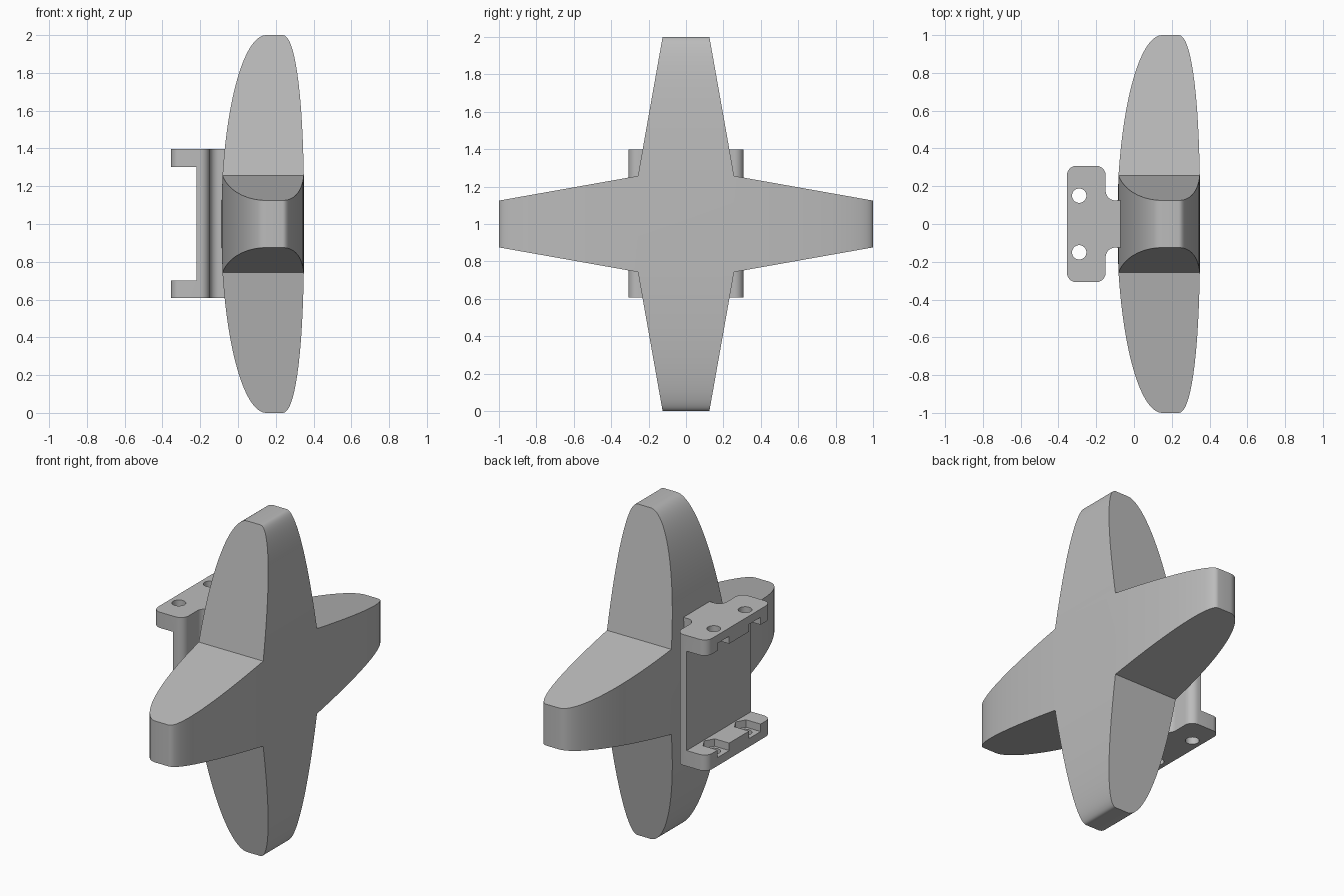
import bpy
import bmesh
from math import sin, cos, asin, pi, radians
from mathutils import Matrix, Vector

if "Cube" in bpy.data.objects:
    bpy.data.objects.remove(bpy.data.objects["Cube"], do_unlink=True)

grey = bpy.data.materials.new("plain_grey")
grey.use_nodes = True
grey.diffuse_color = (0.5, 0.5, 0.5, 1)
grey.node_tree.nodes["Principled BSDF"].inputs["Base Color"].default_value = grey.diffuse_color


def make_object(name, bm):
    bmesh.ops.recalc_face_normals(bm, faces=bm.faces)
    mesh = bpy.data.meshes.new(name)
    bm.to_mesh(mesh)
    bm.free()
    mesh.materials.append(grey)
    ob = bpy.data.objects.new(name, mesh)
    bpy.context.collection.objects.link(ob)
    return ob


def select_only(ob):
    bpy.ops.object.select_all(action='DESELECT')
    ob.select_set(True)
    bpy.context.view_layer.objects.active = ob


def prism(name, outline, z0, z1):
    bm = bmesh.new()
    base = bm.faces.new([bm.verts.new((x, y, z0)) for x, y in outline])
    ext = bmesh.ops.extrude_face_region(bm, geom=[base])
    top = [v for v in ext["geom"] if isinstance(v, bmesh.types.BMVert)]
    bmesh.ops.translate(bm, verts=top, vec=(0, 0, z1 - z0))
    return make_object(name, bm)


def arc(cx, cy, r, a0, a1, n=8):
    return [(cx + r * cos(radians(a0 + (a1 - a0) * i / n)),
             cy + r * sin(radians(a0 + (a1 - a0) * i / n))) for i in range(n + 1)]


def cut(target, cutter):
    mod = target.modifiers.new("cut", 'BOOLEAN')
    mod.operation = 'DIFFERENCE'
    mod.solver = 'EXACT'
    mod.object = cutter
    select_only(target)
    bpy.ops.object.modifier_apply(modifier=mod.name)
    bpy.data.objects.remove(cutter, do_unlink=True)


# Cross handle: four tapered arms with a lens-shaped section, mitred at the centre
CORNER, TIP, STEPS = 0.257, 0.125, 28


def section(r):
    half = TIP + (CORNER - TIP) * (1 - r) / (1 - CORNER)
    back = 0.15 - 0.24 * max(0, 1 - r * r) ** 0.5
    front = 0.235 + 0.115 * max(0, 1 - r ** 2.5) ** 0.45
    return half, back, front


start = asin(CORNER)
stations = [sin(start + (pi / 2 - start) * i / STEPS) for i in range(STEPS)] + [1.0]
bm = bmesh.new()
for k in range(4):
    turn = Matrix.Rotation(k * pi / 2, 3, 'X')

    def vert(x, y, r):
        return bm.verts.new(turn @ Vector((x, y, r)) + Vector((0, 0, 1)))

    rings = []
    for r in stations:
        w, b, f = section(r)
        rings.append([vert(b, -w, r), vert(b, w, r), vert(f, w, r), vert(f, -w, r)])
    for lo, hi in zip(rings, rings[1:]):
        for i in range(4):
            j = (i + 1) % 4
            bm.faces.new((lo[i], lo[j], hi[j], hi[i]))
    bm.faces.new(rings[-1])
    _, b, f = section(0)
    first = rings[0]
    bm.faces.new((first[0], first[1], vert(b, 0, 0)))
    bm.faces.new((first[2], first[3], vert(f, 0, 0)))
bmesh.ops.remove_doubles(bm, verts=bm.verts, dist=0.0005)
handle = make_object("cross_handle", bm)

# Mounting bracket: rounded plate outline with a filleted stem into the handle
half = ([(-0.03, 0.125)] + arc(-0.10, 0.175, 0.05, -90, -180)
        + arc(-0.20, 0.258, 0.05, 0, 90) + arc(-0.305, 0.258, 0.05, 90, 180))
outline = half + [(x, -y) for x, y in reversed(half)]
LOW, HIGH, PLATE = 0.607, 1.397, 0.095
bracket = prism("mounting_bracket", outline, LOW, HIGH)

# Recess between the upper and lower flanges
recess = [(-0.5, -0.5), (-0.22, -0.5), (-0.22, 0.5), (-0.5, 0.5)]
cut(bracket, prism("recess_cutter", recess, LOW + PLATE, HIGH - PLATE))

# Bolt holes, and nut pockets open to the outer edge
HOLE_X, NUT, DEPTH = -0.29, 0.055, 0.045
for y in (-0.15, 0.15):
    cut(bracket, prism("hole_cutter", arc(HOLE_X, y, 0.038, 0, 350, 35), 0.5, 1.5))
    pocket = [(-0.5, y - NUT), (HOLE_X + NUT * 0.58, y - NUT), (HOLE_X + NUT * 1.15, y),
              (HOLE_X + NUT * 0.58, y + NUT), (-0.5, y + NUT)]
    cut(bracket, prism("nut_cutter", pocket, LOW + PLATE - DEPTH, HIGH - PLATE + DEPTH))

for ob in (handle, bracket):
    select_only(ob)
    bpy.ops.object.shade_smooth_by_angle(angle=radians(30))
